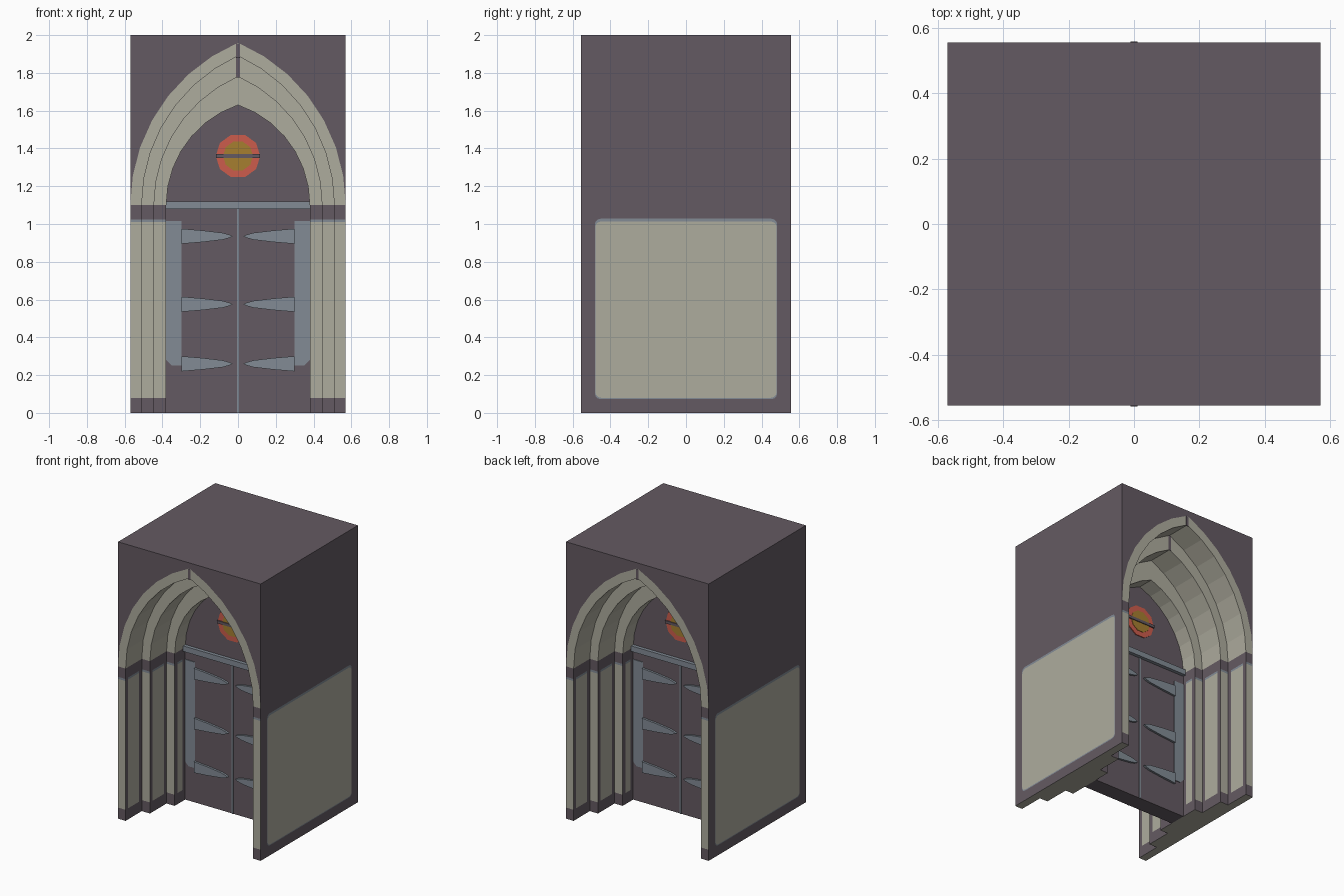
import bpy, bmesh, math

cube = bpy.data.objects.get("Cube")
if cube:
    bpy.data.objects.remove(cube, do_unlink=True)


def material(name, rgb):
    lin = [((c / 255 + 0.055) / 1.055) ** 2.4 for c in rgb] + [1]
    m = bpy.data.materials.new(name)
    m.use_nodes = True
    m.diffuse_color = lin
    bsdf = next(n for n in m.node_tree.nodes if n.type == 'BSDF_PRINCIPLED')
    bsdf.inputs["Base Color"].default_value = lin
    return m


PURPLE = material("dark purple", (100, 90, 98))
STONE = material("pale stone", (174, 172, 158))
STEEL = material("blue grey iron", (130, 139, 149))
RED = material("red glass", (204, 92, 76))
GOLD = material("gold glass", (166, 127, 48))

HALF_W, HALF_D, TOP = 0.57, 0.555, 2.0
SPRING, BASE, SHAFT, TRIM = 1.10, 0.08, 1.01, 1.025
DOOR_Y = -0.06
MARGIN = 0.03


def finish(name, bm, mats, fix=True):
    """Turn a front half into an object, repeated on the back."""
    bmesh.ops.remove_doubles(bm, verts=bm.verts, dist=1e-5)
    if fix:
        bmesh.ops.recalc_face_normals(bm, faces=bm.faces)
    me = bpy.data.meshes.new(name)
    bm.to_mesh(me)
    bm.free()
    for m in mats:
        me.materials.append(m)
    ob = bpy.data.objects.new(name, me)
    bpy.context.scene.collection.objects.link(ob)
    mod = ob.modifiers.new("back_side", 'MIRROR')
    mod.use_axis = (False, True, False)
    return ob


def arch_outline(a, rise, segs=7):
    """Jamb and pointed arch outline, left foot to right foot, as (x, z)."""
    r = (a * a + rise * rise) / (2 * a)
    c = r - a
    end = math.acos(-c / r)
    left = [(-a, z) for z in (0, BASE, SHAFT, TRIM)]
    for i in range(segs + 1):
        t = math.pi + (end - math.pi) * i / segs
        left.append((c + r * math.cos(t), SPRING + r * math.sin(t)))
    left[-1] = (0, SPRING + rise)
    return left + [(-x, z) for x, z in reversed(left[:-1])]


def face(bm, pts, mat=0):
    f = bm.faces.new([bm.verts.new(p) for p in pts])
    f.material_index = mat
    return f


def prism(name, outline, y, depth, mat):
    """Extrude an (x, z) outline forward from y."""
    bm = bmesh.new()
    f = face(bm, [(x, y, z) for x, z in outline])
    ext = bmesh.ops.extrude_face_region(bm, geom=[f])["geom"]
    for v in ext:
        if isinstance(v, bmesh.types.BMVert):
            v.co.y -= depth
    return finish(name, bm, [mat])


def rect(x0, x1, z0, z1):
    return [(x0, z0), (x1, z0), (x1, z1), (x0, z1)]


# Stepped portal: nested orders, each a front ring followed by a reveal
orders = [(0.51, 0.79, -0.37), (0.445, 0.68, -0.18), (0.38, 0.53, DOOR_Y)]
rings = [(HALF_W, 0.86, -HALF_D, False)]
y = -HALF_D
for a, rise, back in orders:
    rings += [(a, rise, y, False), (a, rise, y + MARGIN, True),
              (a, rise, back - MARGIN, False), (a, rise, back, True)]
    y = back

bm = bmesh.new()
for (a0, h0, y0, _), (a1, h1, y1, border) in zip(rings, rings[1:]):
    p, q = arch_outline(a0, h0), arch_outline(a1, h1)
    for i in range(len(p) - 1):
        mid = (p[i][1] + p[i + 1][1]) / 2
        if mid > SPRING or (BASE < mid < SHAFT and not border):
            mat = 1
        elif SHAFT < mid < TRIM and not border:
            mat = 2
        else:
            mat = 0
        face(bm, [(p[i][0], y0, p[i][1]), (q[i][0], y1, q[i][1]),
                  (q[i + 1][0], y1, q[i + 1][1]), (p[i + 1][0], y0, p[i + 1][1])], mat)

# Wall around the arch: spandrels, sides, roof and footings
outer = [pt for pt in arch_outline(HALF_W, 0.86) if pt[1] >= SPRING - 1e-6]
for (x0, z0), (x1, z1) in zip(outer, outer[1:]):
    face(bm, [(x0, -HALF_D, z0), (x1, -HALF_D, z1), (x1, -HALF_D, TOP), (x0, -HALF_D, TOP)])
for s in (-1, 1):
    x = s * HALF_W
    face(bm, [(x, -HALF_D, 0), (x, 0, 0), (x, 0, TOP), (x, -HALF_D, TOP)])
    y = -HALF_D
    for a, rise, back in orders:
        face(bm, [(s * a, y, 0), (x, y, 0), (x, back, 0), (s * a, back, 0)], 1)
        y = back
    face(bm, [(s * 0.38, DOOR_Y, 0), (x, DOOR_Y, 0), (x, 0, 0), (s * 0.38, 0, 0)], 1)
face(bm, [(-HALF_W, -HALF_D, TOP), (HALF_W, -HALF_D, TOP), (HALF_W, 0, TOP), (-HALF_W, 0, TOP)])

# Door wall filling the innermost arch
face(bm, [(x, DOOR_Y, z) for x, z in arch_outline(0.38, 0.53)])
face(bm, [(-0.38, DOOR_Y, 0), (0.38, DOOR_Y, 0), (0.38, 0, 0), (-0.38, 0, 0)])
finish("portal_wall", bm, [PURPLE, STONE, STEEL])


# Rounded stone panels on the outer sides, with an iron-coloured rim on top
def side_panel(name, s, grow, z0, z1, thick, mat):
    bm = bmesh.new()
    half, r = 0.48 + grow, 0.03
    pts = [(0, z0)]
    for cz, start in ((z0 + r, -90), (z1 - r, 0)):
        for k in range(4):
            t = math.radians(start + 30 * k)
            pts.append((-(half - r + r * math.cos(t)), cz + r * math.sin(t)))
    pts.append((0, z1))
    f = face(bm, [(s * (HALF_W + thick), py, pz) for py, pz in pts])
    f.normal_update()
    if f.normal.x * s < 0:
        f.normal_flip()
    finish(name, bm, [mat], fix=False)


for s, side in ((1, "left"), (-1, "right")):
    side_panel(side + "_panel_rim", s, 0.003, 0.073, 1.028, 0.001, STEEL)
    side_panel(side + "_panel", s, 0, BASE, 1.013, 0.002, STONE)

# Dark joints at the crown of the two outer arches
prism("outer_crown_joint", rect(-0.01, 0.01, 1.88, 1.955), -HALF_D, 0.002, PURPLE)
prism("middle_crown_joint", rect(-0.01, 0.01, 1.775, 1.89), -0.37, 0.002, PURPLE)

# Door ironwork
prism("transom_bar", rect(-0.38, 0.38, 1.08, 1.12), DOOR_Y, 0.025, STEEL)
prism("door_seam", rect(-0.006, 0.006, 0, 1.08), DOOR_Y, 0.004, STEEL)
for s, side in ((1, "left"), (-1, "right")):
    band = [(0.30, 0.25), (0.35, 0.25), (0.38, 0.28), (0.38, 1.015), (0.30, 1.015)]
    prism(side + "_door_band", [(s * x, z) for x, z in band], DOOR_Y, 0.005, STEEL)
    for level, z in (("lower", 0.26), ("middle", 0.575), ("upper", 0.935)):
        half = [(0.30, 0.04), (0.19, 0.031), (0.08, 0.018), (0.045, 0.008)]
        strap = half + [(0.03, 0)] + [(x, -h) for x, h in reversed(half)]
        prism(f"{side}_{level}_hinge", [(s * x, z + h) for x, h in strap],
              DOOR_Y, 0.015, STEEL)


# Round window above the door
def disc(r, n=10):
    return [(r * math.cos(math.tau * k / n), 1.36 + r * math.sin(math.tau * k / n))
            for k in range(n)]


prism("window_ring", disc(0.118), DOOR_Y, 0.006, RED)
prism("window_centre", disc(0.08), DOOR_Y, 0.009, GOLD)
prism("window_bar", rect(-0.117, 0.117, 1.35, 1.37), DOOR_Y, 0.015, PURPLE)
